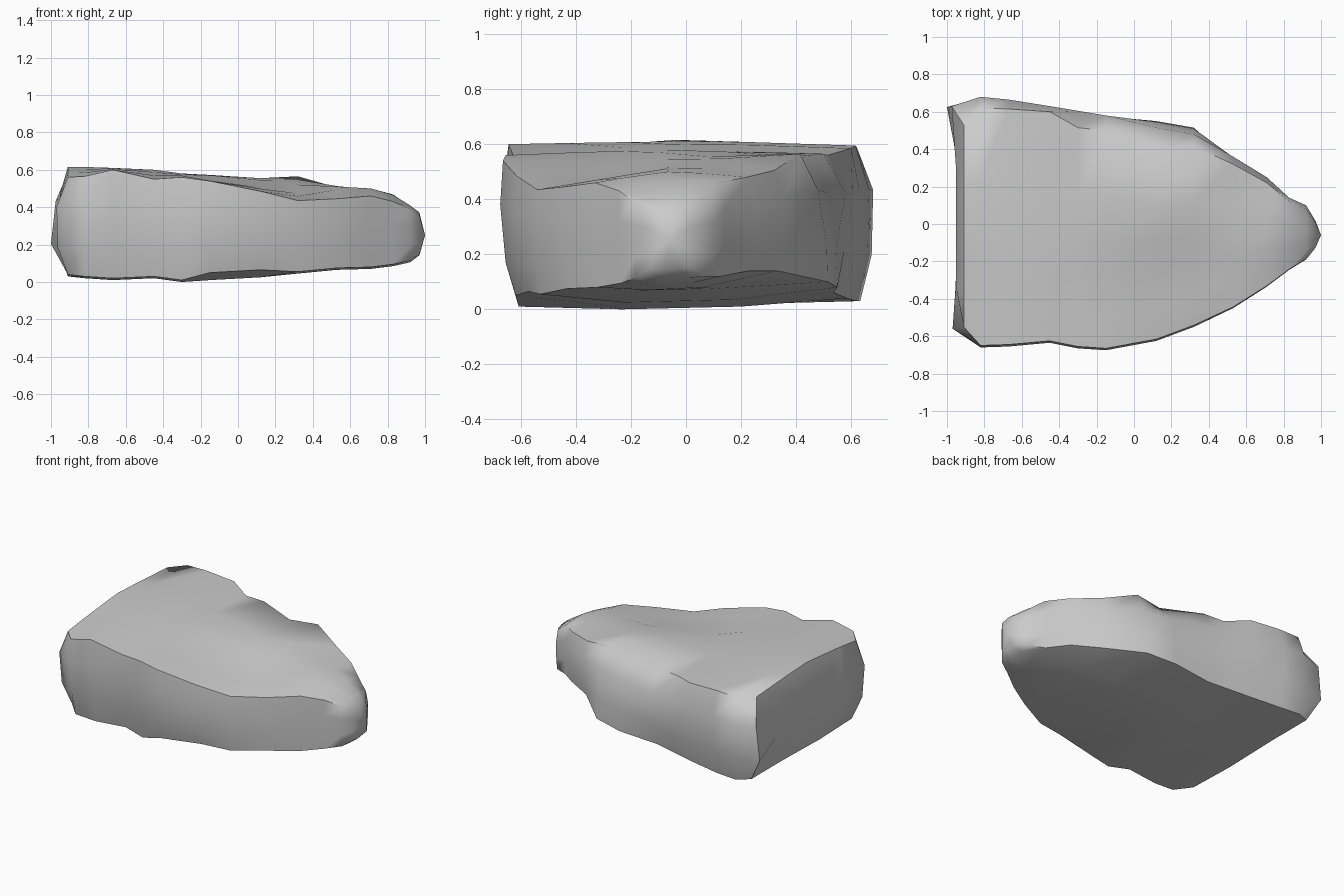
import bpy, bmesh

# Cross-sections along the boulder:
# x, front y, back y, bottom z, back bottom z, top z at front / middle / back, back bevel
SECTIONS = [
    (-0.91, -0.56, 0.63, 0.03, 0.04, 0.56, 0.615, 0.585, 0.10),
    (-0.82, -0.66, 0.68, 0.02, 0.03, 0.565, 0.615, 0.59, 0.06),
    (-0.67, -0.655, 0.665, 0.01, 0.03, 0.60, 0.61, 0.595, 0.05),
    (-0.45, -0.635, 0.63, 0.02, 0.04, 0.55, 0.60, 0.585, 0.03),
    (-0.30, -0.665, 0.605, 0.00, 0.05, 0.56, 0.58, 0.56, 0.09),
    (-0.15, -0.675, 0.58, 0.01, 0.06, 0.54, 0.57, 0.565, 0.08),
    (0.12, -0.625, 0.55, 0.025, 0.08, 0.485, 0.545, 0.555, 0.16),
    (0.32, -0.55, 0.515, 0.045, 0.10, 0.435, 0.52, 0.565, 0.10),
    (0.53, -0.45, 0.36, 0.065, 0.14, 0.445, 0.51, 0.505, 0.04),
    (0.71, -0.335, 0.25, 0.07, 0.14, 0.46, 0.50, 0.48, 0.03),
    (0.83, -0.245, 0.14, 0.085, 0.12, 0.43, 0.465, 0.46, 0.02),
    (0.92, -0.19, 0.10, 0.105, 0.12, 0.39, 0.41, 0.39, 0.02),
]


def ring(x, yf, yb, zb, zbb, tf, tm, tb, inset):
    """Closed section: front side, top, back side, underside."""
    w = yb - yf
    top_back = yb - inset

    def y(t):
        return yf + w * t
    dent = 0.025 if -0.2 < x < 0.35 else 0.0
    flare = 0.035 if 0 < x < 0.4 else 0.0          # back leans outward at the foot
    foot = 0.02 if x > 0.2 else 0.045              # front undercut
    lift = 0.04 if -0.2 < x < 0.2 else 0.01
    pts = [
        (yf + foot * w, zb + lift),
        (yf + foot * 0.35 * w, zb + 0.3 * (tf - zb)),
        (yf, zb + 0.7 * (tf - zb)),
        (yf + 0.008 * w, tf),
        (y(0.16), tf * 0.6 + tm * 0.4 - dent * 0.4),
        (y(0.33), tf * 0.25 + tm * 0.75 - dent),
        (y(0.46), tm),
        (yf * 0.3 + top_back * 0.7, (tm + tb) / 2 + 0.005),
        (top_back, tb),
        (yb - flare, zbb + 0.72 * (tb - zbb)),
        (yb - 0.004 * w, zbb + 0.3 * (tb - zbb)),
        (yb - (0.0 if flare else 0.035 * w), zbb),
        (y(0.68), zb + 0.01),
        (y(0.34), zb),
    ]
    return [(x, a, b) for a, b in pts]


bm = bmesh.new()
rings = [ring(*s) for s in SECTIONS]

# Bulge the two corners of the broad end, leaving the middle hollow
for i, x in {1: -0.965, 2: -0.97, 9: -0.975, 10: -1.0}.items():
    rings[0][i] = (x, rings[0][i][1], rings[0][i][2])
inner = [(-0.953, p[1] * 0.6, 0.32 + (p[2] - 0.32) * 0.5) for p in rings[0]]
rings.insert(0, inner)

# Blunt nose, narrowing in one step
rings.append([(0.97, -0.055 + (p[1] + 0.045) * 0.5, 0.255 + (p[2] - 0.255) * 0.75)
              for p in rings[-1]])

loops = [[bm.verts.new(p) for p in r] for r in rings]
n = len(loops[0])
for a, b in zip(loops, loops[1:]):
    for i in range(n):
        j = (i + 1) % n
        bm.faces.new((a[i], a[j], b[j], b[i]))

# Close both ends with a fan
for loop, tip in ((loops[0], (-0.945, 0.0, 0.33)), (loops[-1], (1.0, -0.06, 0.25))):
    c = bm.verts.new(tip)
    for i in range(n):
        bm.faces.new((loop[i], loop[(i + 1) % n], c))

bmesh.ops.recalc_face_normals(bm, faces=bm.faces)
mesh = bpy.data.meshes.new("boulder")
bm.to_mesh(mesh)
bm.free()

boulder = bpy.data.objects.new("boulder", mesh)
bpy.context.collection.objects.link(boulder)
bpy.context.view_layer.objects.active = boulder
boulder.select_set(True)
bpy.ops.object.shade_smooth_by_angle(angle=1.0)
